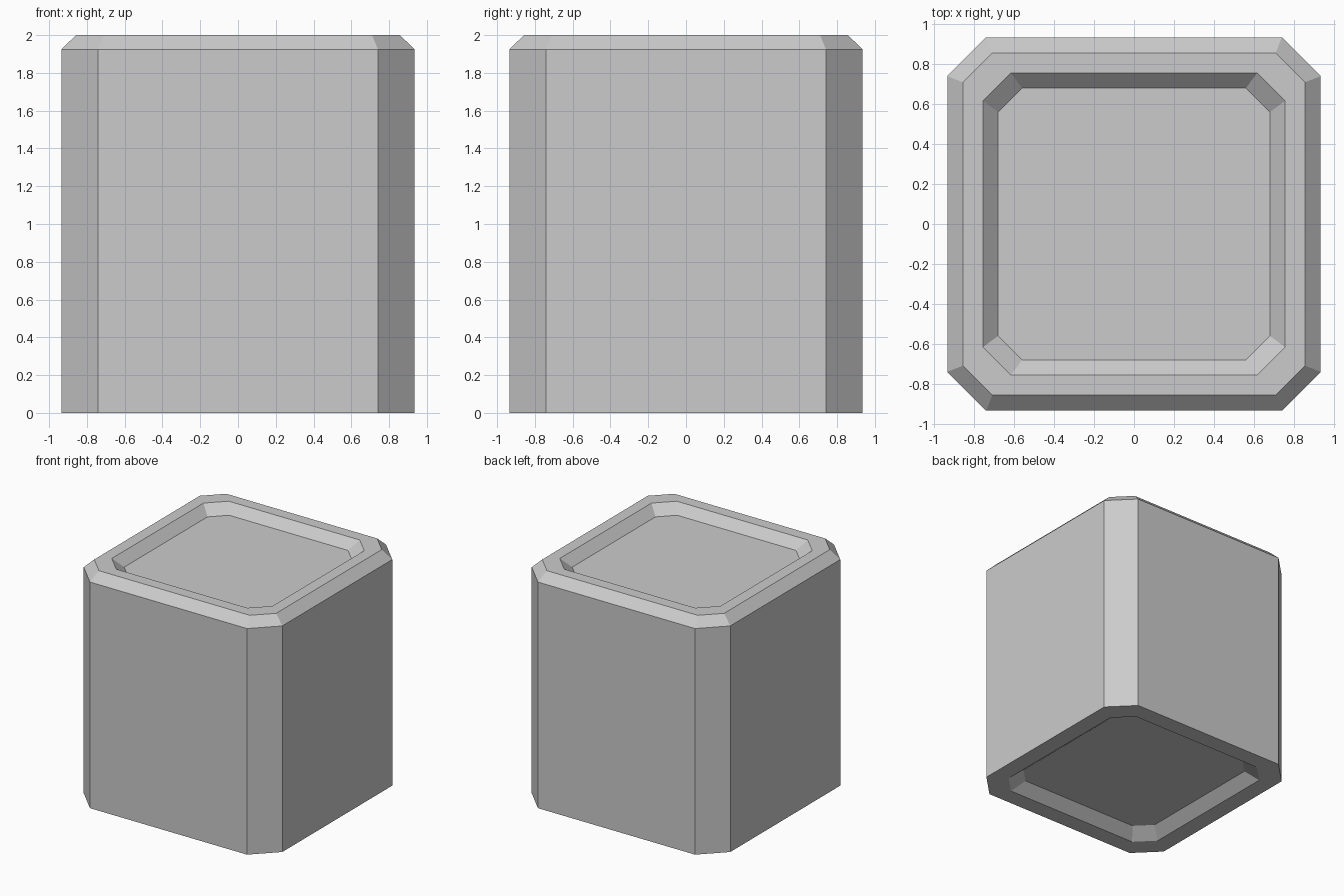
import bpy, bmesh

if "Cube" in bpy.data.objects:
    bpy.data.objects.remove(bpy.data.objects["Cube"])

# (half width, half length of flat side, height): one closed skin from lower recess to upper recess
PROFILE = [
    (0.69, 0.565, 0.08),    # underside recess ceiling
    (0.785, 0.638, 0.0),    # underside rim, inner edge
    (0.935, 0.74, 0.0),     # foot of the walls
    (0.935, 0.74, 1.925),   # top of the walls
    (0.857, 0.71, 2.0),     # top bevel
    (0.757, 0.617, 2.0),    # top rim, inner edge
    (0.68, 0.56, 1.925),    # top recess floor
]


def ring(bm, h, c, z):
    """Square outline with cut corners."""
    pts = [(h, -c), (h, c), (c, h), (-c, h), (-h, c), (-h, -c), (-c, -h), (c, -h)]
    return [bm.verts.new((x, y, z)) for x, y in pts]


bm = bmesh.new()
rings = [ring(bm, *p) for p in PROFILE]

# walls, bevels and rims
for a, b in zip(rings, rings[1:]):
    for i in range(8):
        j = (i + 1) % 8
        bm.faces.new((a[i], a[j], b[j], b[i]))

# recess panels
bm.faces.new(rings[0][::-1])
bm.faces.new(rings[-1])
bmesh.ops.recalc_face_normals(bm, faces=bm.faces)

mesh = bpy.data.meshes.new("block")
bm.to_mesh(mesh)
bm.free()
block = bpy.data.objects.new("block", mesh)
bpy.context.collection.objects.link(block)
